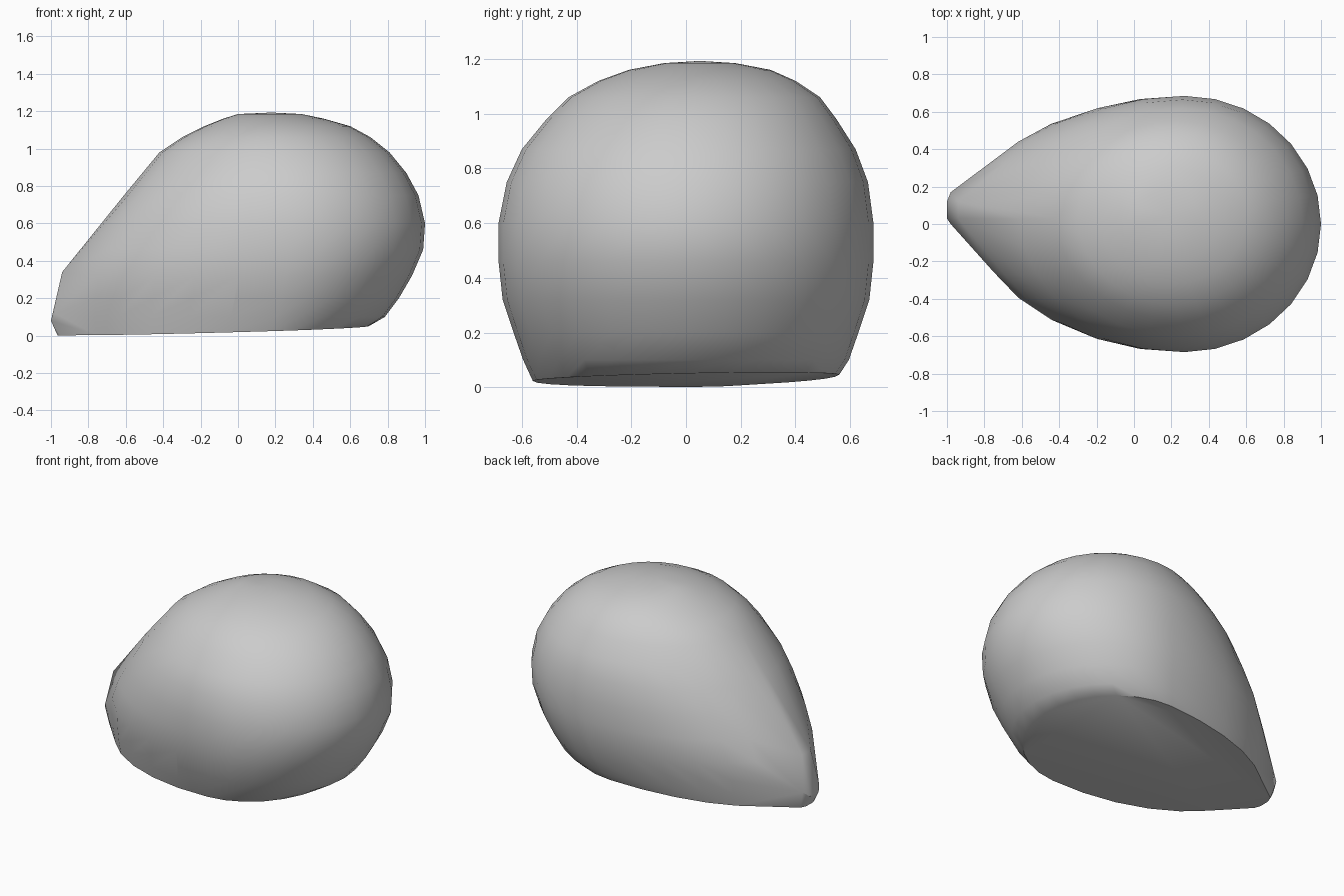
import bpy, bmesh, math

if "Cube" in bpy.data.objects:
    bpy.data.objects.remove(bpy.data.objects["Cube"])

SEGMENTS = 28


def base_z(x, y):
    """Slightly tilted flat underside."""
    return 0.03 + 0.03 * x + 0.02 * y


# Horizontal sections: z, centre x, left x, right x, half width, centre y
sections = [
    (1.185, 0.18, 0.00, 0.34, 0.13, 0.05),
    (1.16, 0.19, -0.08, 0.46, 0.26, 0.05),
    (1.12, 0.20, -0.18, 0.60, 0.36, 0.04),
    (1.06, 0.22, -0.30, 0.71, 0.46, 0.03),
    (0.98, 0.24, -0.42, 0.81, 0.53, 0.02),
    (0.87, 0.25, -0.50, 0.90, 0.61, 0.01),
    (0.75, 0.26, -0.61, 0.965, 0.66, 0.005),
    (0.60, 0.27, -0.71, 1.00, 0.685, 0.0),
    (0.46, 0.27, -0.80, 0.99, 0.685, 0.0),
    (0.32, 0.25, -0.86, 0.93, 0.67, 0.0),
    (0.20, 0.23, -0.87, 0.86, 0.63, 0.0),
    (0.10, 0.20, -0.87, 0.785, 0.595, 0.0),
    (None, 0.17, -0.86, 0.70, 0.56, 0.0),
]

bm = bmesh.new()
bm.verts.new((0.18, 0.05, 1.193))

# Rounded body, fuller at one end and drawn out at the other
for z, cx, left, right, half, cy in sections:
    for i in range(SEGMENTS):
        a = math.tau * i / SEGMENTS
        reach = right - cx if math.cos(a) > 0 else cx - left
        x = cx + reach * math.cos(a)
        y = cy + half * math.sin(a)
        if x < 0:
            y += 0.06 * x * x  # the narrow end leans to one side
        bm.verts.new((x, y, base_z(x, y) if z is None else z))

# Blunt tip
for x, y, z in [(-0.94, 0.03, 0.34), (-0.94, 0.12, 0.34), (-0.98, 0.00, 0.12),
                (-0.98, 0.17, 0.12), (-1.0, 0.03, 0.08), (-1.0, 0.12, 0.08)]:
    bm.verts.new((x, y, z))
for x, y in [(-0.95, 0.00), (-0.95, 0.15), (-0.965, 0.04), (-0.965, 0.11)]:
    bm.verts.new((x, y, base_z(x, y)))

# Wrap the points in one skin and merge the flat base
bmesh.ops.convex_hull(bm, input=bm.verts[:])
bmesh.ops.delete(bm, geom=[v for v in bm.verts if not v.link_faces], context='VERTS')
bmesh.ops.recalc_face_normals(bm, faces=bm.faces[:])
base = [f for f in bm.faces if f.normal.z < -0.99]
if len(base) > 1:
    bmesh.ops.dissolve_faces(bm, faces=base)

mesh = bpy.data.meshes.new("teardrop_stone")
bm.to_mesh(mesh)
bm.free()
stone = bpy.data.objects.new("teardrop_stone", mesh)
bpy.context.collection.objects.link(stone)

grey = bpy.data.materials.new("light_grey")
grey.diffuse_color = (0.6, 0.6, 0.6, 1)
grey.use_nodes = True
grey.node_tree.nodes["Principled BSDF"].inputs["Base Color"].default_value = grey.diffuse_color
mesh.materials.append(grey)

bpy.context.view_layer.objects.active = stone
stone.select_set(True)
bpy.ops.object.shade_smooth_by_angle(angle=math.radians(35))
